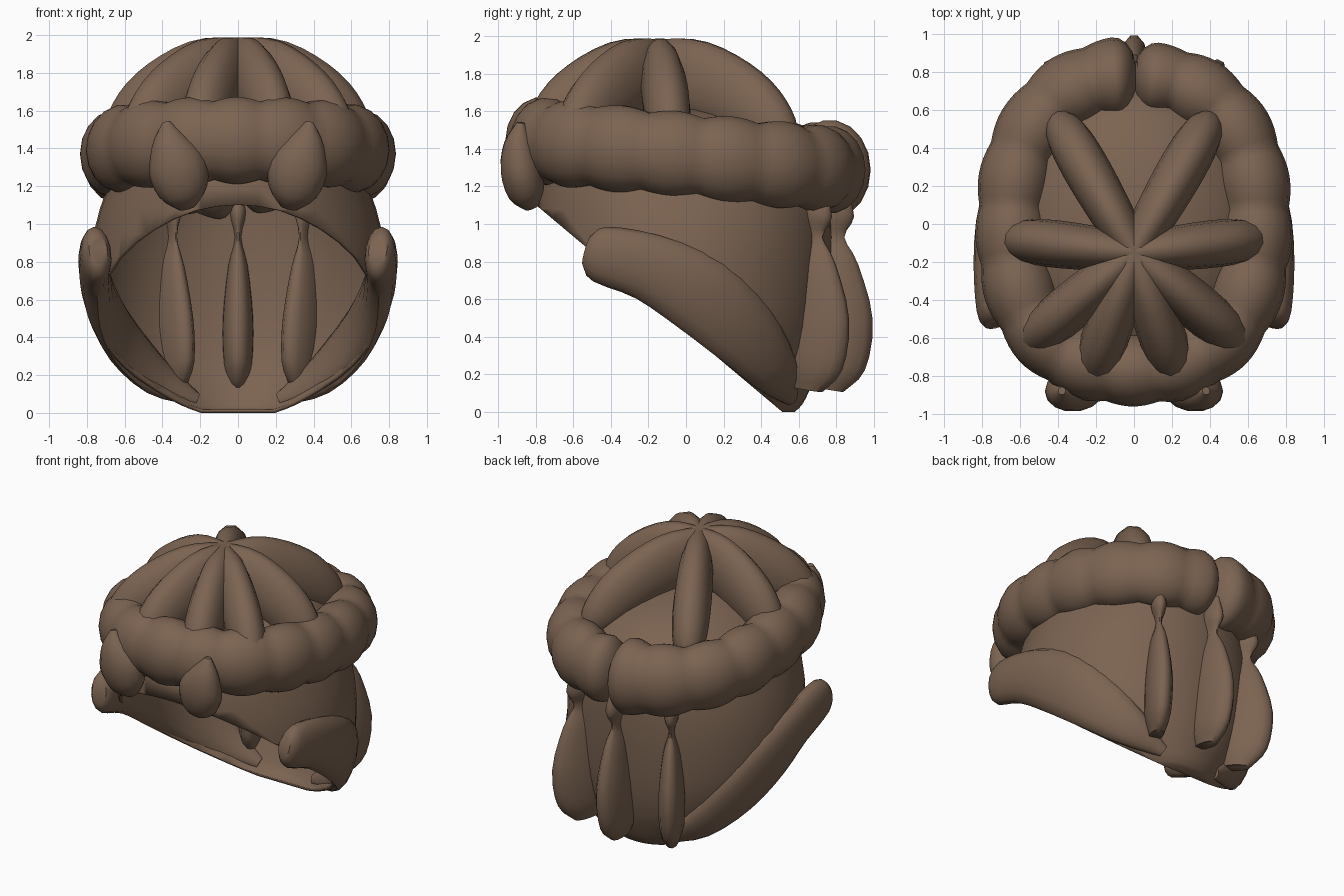
import bpy, bmesh
from math import sin, cos, pi, radians, sqrt
from mathutils import Vector

if "Cube" in bpy.data.objects:
    bpy.data.objects.remove(bpy.data.objects["Cube"], do_unlink=True)

brown = bpy.data.materials.new("hair_brown")
brown.use_nodes = True
COLOR = (0.2, 0.127, 0.084, 1)
brown.diffuse_color = COLOR
brown.node_tree.nodes["Principled BSDF"].inputs["Base Color"].default_value = COLOR


def finish(name, bm, angle=50):
    mesh = bpy.data.meshes.new(name)
    bm.to_mesh(mesh)
    bm.free()
    mesh.materials.append(brown)
    obj = bpy.data.objects.new(name, mesh)
    bpy.context.collection.objects.link(obj)
    bpy.ops.object.select_all(action='DESELECT')
    obj.select_set(True)
    bpy.context.view_layer.objects.active = obj
    bpy.ops.object.shade_smooth_by_angle(angle=radians(angle))
    return obj


def loft(rings):
    """Bridge equal rings of points into a closed skin."""
    bm = bmesh.new()
    loops = [[bm.verts.new(p) for p in ring] for ring in rings]
    n = len(loops[0])
    for a, b in zip(loops, loops[1:]):
        for i in range(n):
            j = (i + 1) % n
            bm.faces.new((a[i], a[j], b[j], b[i]))
    bm.faces.new(loops[0])
    bm.faces.new(loops[-1])
    bmesh.ops.recalc_face_normals(bm, faces=bm.faces)
    return bm


def spline(keys, steps):
    """Catmull-Rom through keys of any dimension."""
    keys = [Vector(k) for k in keys]
    ext = [keys[0] * 2 - keys[1]] + keys + [keys[-1] * 2 - keys[-2]]
    out = []
    for i in range(len(keys) - 1):
        a, b, c, d = ext[i:i + 4]
        for s in range(steps):
            t = s / steps
            out.append((b * 2 + (c - a) * t + (a * 2 - b * 5 + c * 4 - d) * t ** 2
                        + (b * 3 - a - c * 3 + d) * t ** 3) / 2)
    return out + [keys[-1]]


def tube(name, path, sizes, up, sides=14):
    """Sweep an ellipse; sizes are (half width, half height along up)."""
    rings = []
    last = len(path) - 1
    for i, p in enumerate(path):
        t = (path[min(i + 1, last)] - path[max(i - 1, 0)]).normalized()
        side = t.cross(up(p)).normalized()
        nrm = side.cross(t)
        w, h = (max(v, 0.008) for v in sizes[i])
        rings.append([p + side * w * cos(2 * pi * k / sides) + nrm * h * sin(2 * pi * k / sides)
                      for k in range(sides)])
    return finish(name, loft(rings))


def lock(name, places, sizes, up, steps=3):
    path = spline(places, steps)
    return tube(name, path, spline(sizes, steps), up)


# Cap: rounded shell cut by a sloping plane to open the face
profile = [(0, .42, .24, .16), (.04, .28, .36, .34), (.12, .15, .49, .51), (.25, .08, .63, .63),
           (.45, .03, .745, .72), (.7, 0, .78, .77), (.95, -.01, .765, .785), (1.2, -.02, .69, .775),
           (1.4, -.03, .6, .7), (1.54, -.03, .42, .5), (1.61, -.03, .22, .25), (1.63, -.03, .03, .03)]
N = 40
cap = loft([[Vector((rx * cos(2 * pi * k / N), cy + ry * sin(2 * pi * k / N), z)) for k in range(N)]
            for z, cy, rx, ry in spline(profile, 2)])
bmesh.ops.bisect_plane(cap, geom=cap.verts[:] + cap.edges[:] + cap.faces[:],
                       plane_co=(0, .5, .01), plane_no=(0, -.84, -1), clear_outer=True)
shell = finish("cap_shell", cap)
solid = shell.modifiers.new("thickness", 'SOLIDIFY')
solid.thickness = 0.02
solid.offset = -1

# Beaded roll around the head, with its two ends meeting at the back
path, sizes = [], []
STEPS, BEADS = 136, 17
for i in range(STEPS + 1):
    f = i / STEPS
    a = radians(88 + 363 * f)
    c, s = cos(a), sin(a)
    k = (abs(c) ** 2.35 + abs(s) ** 2.35) ** (-1 / 2.35)
    y = .77 * s * k
    path.append(Vector((.645 * c * k, y, 1.365 - .1 * y)))
    end = min(1, min(f, 1 - f) / .03)
    size = .93 + .11 * abs(sin(pi * BEADS * f)) + .18 * max(0, 1 - f / .14)
    size *= sqrt(max(0, 1 - (1 - end) ** 2))
    sizes.append((.185 * size, .225 * size))
tube("head_roll", path, sizes, lambda p: Vector((0, 0, 1)), 18)

# Crown braids radiating from the top, deep enough to sit on the cap
tips = {"back": (.4, .55), "side": (.65, -.08), "front_side": (.56, -.63), "front": (.22, -.8)}
heights = [(0, 1.77), (.3, 1.76), (.65, 1.64), (.88, 1.5), (1, 1.4)]
for label, (tx, ty) in tips.items():
    for side, sx in (("left", 1), ("right", -1)):
        places = [(sx * tx * f, -.15 + (ty + .15) * f, z) for f, z in heights]
        lock(f"crown_braid_{label}_{side}", places,
             [(.09, .22), (.115, .22), (.125, .2), (.11, .15), (.06, .07)],
             lambda p: Vector((0, 0, 1)), 4)

# Hanging locks at the back, pinched near the top and showing inside the cap
drops = [(.82, 1.2), (.78, 1.06), (.76, .93), (.77, .78), (.77, .5), (.74, .25), (.72, .12)]
lock_sizes = [(.01, .02), (.05, .1), (.018, .065), (.055, .13), (.085, .21), (.08, .2), (.045, .1)]
for label, deg, push in (("middle", 0, .02), ("left", 28, 0), ("right", -28, 0)):
    out = Vector((sin(radians(deg)), cos(radians(deg)), 0))
    lock(f"back_lock_{label}", [out * (r + push) + Vector((0, 0, z)) for r, z in drops],
         lock_sizes, lambda p: out)

for side, sx in (("left", 1), ("right", -1)):
    # Flat strips along the lower rim
    lock(f"rim_strip_{side}",
         [(sx * x, y, z) for x, y, z in ((.74, -.53, .86), (.75, -.46, .84), (.76, -.2, .77),
                                         (.735, .08, .62), (.63, .32, .41), (.44, .49, .2), (.22, .56, .07))],
         [(.08, .05), (.15, .08), (.18, .085), (.21, .08), (.19, .07), (.13, .06), (.04, .03)],
         lambda p: Vector((p.x, p.y, (p.z - .75) * .6)))
    # Teardrop tufts on the forehead
    lock(f"front_tuft_{side}",
         [(sx * x, y, z) for x, y, z in ((.38, -.88, 1.54), (.36, -.89, 1.43), (.32, -.88, 1.3),
                                         (.29, -.85, 1.17), (.27, -.82, 1.09))],
         [(.02, .02), (.1, .08), (.155, .11), (.13, .1), (.05, .04)],
         lambda p: Vector((0, -1, 0)))
